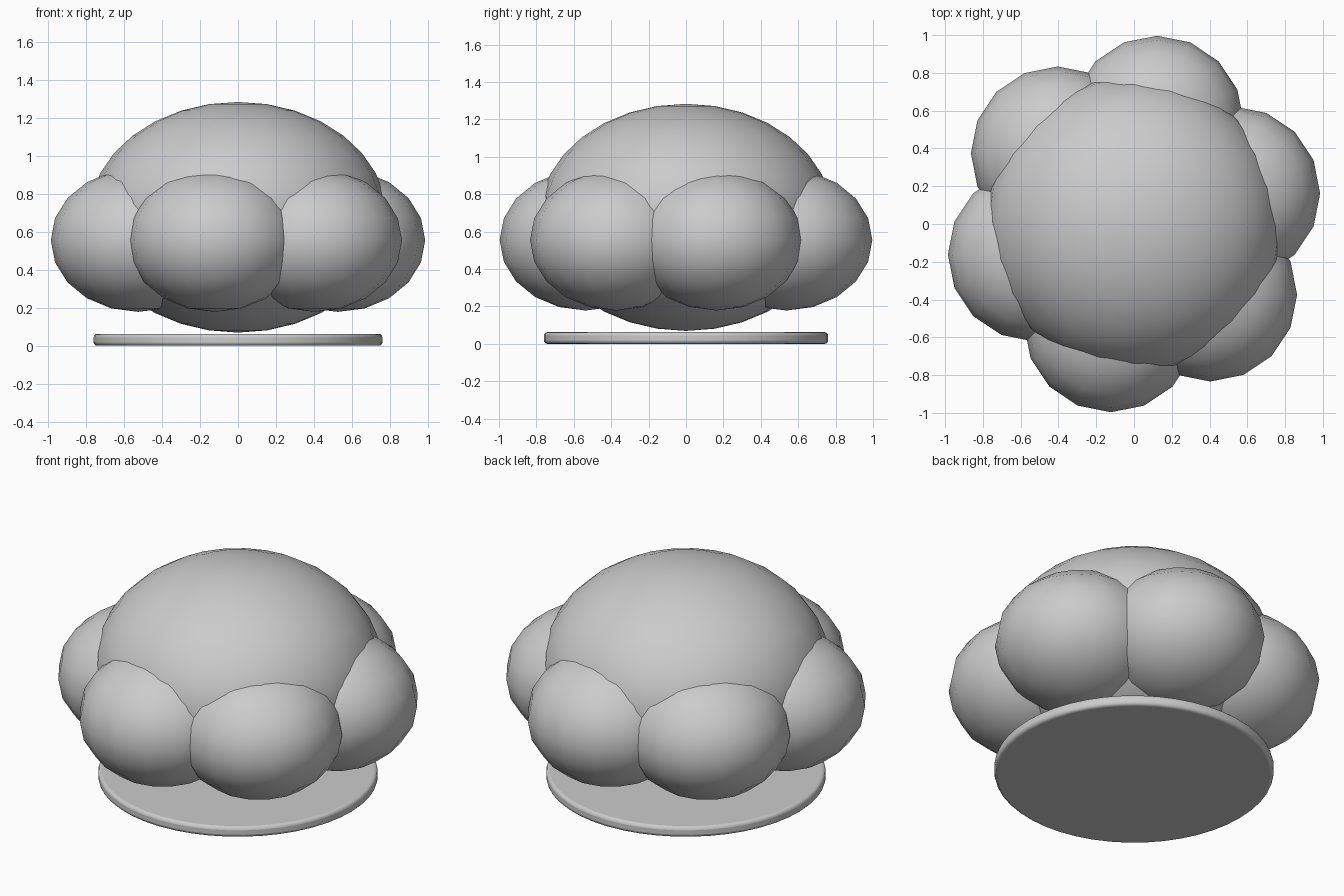
import bpy
from math import cos, sin, pi, radians

cube = bpy.data.objects.get("Cube")
if cube:
    bpy.data.objects.remove(cube, do_unlink=True)

GREY = (0.6, 0.6, 0.6, 1.0)
grey = bpy.data.materials.new("light_grey")
grey.use_nodes = True
grey.diffuse_color = GREY
grey.node_tree.nodes["Principled BSDF"].inputs["Base Color"].default_value = GREY


def finish(name):
    """Name the active object, colour it and smooth it."""
    obj = bpy.context.object
    obj.name = name
    obj.data.materials.append(grey)
    bpy.ops.object.transform_apply(location=False, rotation=False, scale=True)
    bpy.ops.object.shade_smooth_by_angle(angle=radians(40))
    return obj


def ellipsoid(name, location, radius, height, segments, rings):
    bpy.ops.mesh.primitive_uv_sphere_add(segments=segments, ring_count=rings,
                                         radius=1, location=location)
    bpy.context.object.scale = (radius, radius, height)
    return finish(name)


# Thin round base with a softened rim
bpy.ops.mesh.primitive_cylinder_add(vertices=48, radius=0.76, depth=0.062,
                                    location=(0, 0, 0.031))
base = bpy.context.object
bevel = base.modifiers.new("rim", "BEVEL")
bevel.width = 0.018
bevel.segments = 3
bevel.limit_method = "ANGLE"
finish("base_disc")

# Large central dome
ellipsoid("dome", (0, 0, 0.676), 0.785, 0.607, 24, 16)

# Ring of six overlapping lobes
for i in range(6):
    a = 0.3 + i * pi / 3
    ellipsoid(f"lobe_{i + 1}", (0.55 * cos(a), 0.55 * sin(a), 0.555),
              0.46, 0.377, 16, 10)
